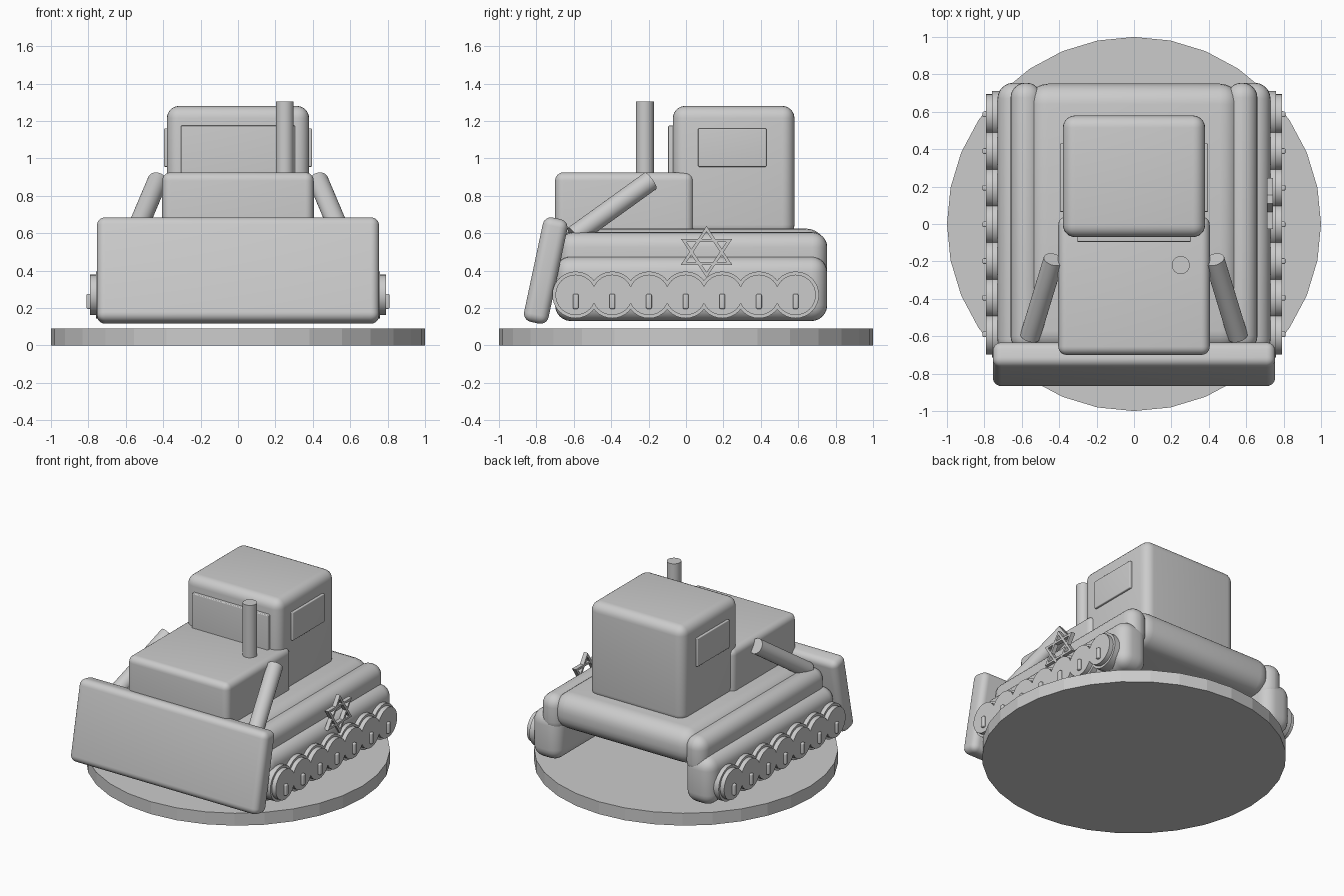
import bpy, bmesh, math
from mathutils import Vector, Matrix

cube = bpy.data.objects.get("Cube")
if cube:
    bpy.data.objects.remove(cube, do_unlink=True)

grey = bpy.data.materials.new("light_grey")
grey.use_nodes = True
grey.diffuse_color = (0.6, 0.6, 0.6, 1)
grey.node_tree.nodes["Principled BSDF"].inputs["Base Color"].default_value = (0.6, 0.6, 0.6, 1)


def add_object(name, bm, smooth=True):
    bmesh.ops.recalc_face_normals(bm, faces=bm.faces)
    mesh = bpy.data.meshes.new(name)
    bm.to_mesh(mesh)
    bm.free()
    mesh.materials.append(grey)
    obj = bpy.data.objects.new(name, mesh)
    bpy.context.collection.objects.link(obj)
    if smooth:
        bpy.ops.object.select_all(action='DESELECT')
        obj.select_set(True)
        bpy.context.view_layer.objects.active = obj
        bpy.ops.object.shade_smooth_by_angle(angle=math.radians(35))
    return obj


def box(name, low, high, radius=0.0, tilt=0.0):
    """Rounded box between two corners, tilted about x through its centre."""
    low, high = Vector(low), Vector(high)
    bm = bmesh.new()
    bmesh.ops.create_cube(bm, size=1, matrix=Matrix.Diagonal((*(high - low), 1)))
    if radius:
        bmesh.ops.bevel(bm, geom=bm.edges[:], offset=radius, segments=6,
                        profile=0.5, affect='EDGES', clamp_overlap=True)
    obj = add_object(name, bm)
    obj.location = (low + high) / 2
    obj.rotation_euler.x = tilt
    return obj


def rod(name, start, end, radius, sides=32, smooth=True):
    """Closed cylinder between two points."""
    start, end = Vector(start), Vector(end)
    axis = end - start
    bm = bmesh.new()
    bmesh.ops.create_cone(bm, cap_ends=True, segments=sides, radius1=radius,
                          radius2=radius, depth=axis.length)
    obj = add_object(name, bm, smooth)
    obj.location = (start + end) / 2
    obj.rotation_euler = axis.to_track_quat('Z', 'Y').to_euler()
    return obj


def mirrored_box(name, low, high, radius=0.0):
    """A box on the left side and its twin on the right."""
    box("left_" + name, low, high, radius)
    box("right_" + name, (-high[0], low[1], low[2]), (-low[0], high[1], high[2]), radius)


def triangle_frame(name, centre, half_width, height, x_range, flip):
    """Flat open triangle in the y-z plane, extruded along x."""
    bm = bmesh.new()
    corners = [(-half_width, -height / 3), (half_width, -height / 3), (0, height * 2 / 3)]
    rings = []
    for x in x_range:
        for scale in (1, 0.78):
            rings.append([bm.verts.new((x, centre[0] + y * scale, centre[1] + flip * z * scale))
                          for y, z in corners])
    # Join outer back, inner back, inner front and outer front in a loop
    order = [rings[0], rings[1], rings[3], rings[2]]
    for k in range(4):
        a, b = order[k], order[(k + 1) % 4]
        for i in range(3):
            j = (i + 1) % 3
            bm.faces.new((a[i], a[j], b[j], b[i]))
    return add_object(name, bm, smooth=False)


# Round display base
rod("base", (0, 0, 0), (0, 0, 0.09), 1, 32, smooth=False)

# Hull, side fenders and track blocks
box("hull", (-0.57, -0.68, 0.37), (0.57, 0.75, 0.625), 0.11)
mirrored_box("fender", (0.495, -0.68, 0.34), (0.66, 0.755, 0.605), 0.08)
mirrored_box("track", (0.50, -0.70, 0.13), (0.73, 0.755, 0.475), 0.085)

# Engine hood, cab and windows
box("hood", (-0.405, -0.70, 0.45), (0.405, 0.04, 0.925), 0.045)
box("cab", (-0.38, -0.07, 0.58), (0.38, 0.58, 1.28), 0.065)
box("windscreen", (-0.305, -0.095, 0.80), (0.305, 0, 1.175), 0.006)
mirrored_box("side_window", (0.33, 0.065, 0.955), (0.396, 0.43, 1.16), 0.006)

# Exhaust pipe
rod("exhaust", (0.25, -0.22, 0.85), (0.25, -0.22, 1.305), 0.048)

# Leaning front blade
box("blade", (-0.755, -0.817, 0.115), (0.755, -0.683, 0.685), 0.045, tilt=math.radians(-12))

# Blade arms and road wheels on both sides
for side, label in ((1, "left"), (-1, "right")):
    rod(label + "_blade_arm", (side * 0.43, -0.19, 0.88), (side * 0.555, -0.60, 0.585), 0.054)
    for i in range(7):
        y = -0.59 + i * 0.196
        rod(f"{label}_wheel_{i + 1}", (side * 0.66, y, 0.27), (side * 0.76, y, 0.27), 0.125)
        rod(f"{label}_wheel_cap_{i + 1}", (side * 0.74, y, 0.27), (side * 0.792, y, 0.27), 0.108)
for i in range(7):
    y = -0.59 + i * 0.196
    mirrored_box(f"wheel_bolt_{i + 1}", (0.77, y - 0.015, 0.195), (0.81, y + 0.015, 0.275), 0.008)

# Six-pointed star ornament on the left side
for flip, label in ((1, "upper"), (-1, "lower")):
    triangle_frame("star_" + label + "_triangle", (0.11, 0.5), 0.137, 0.208, (0.712, 0.742), flip)
